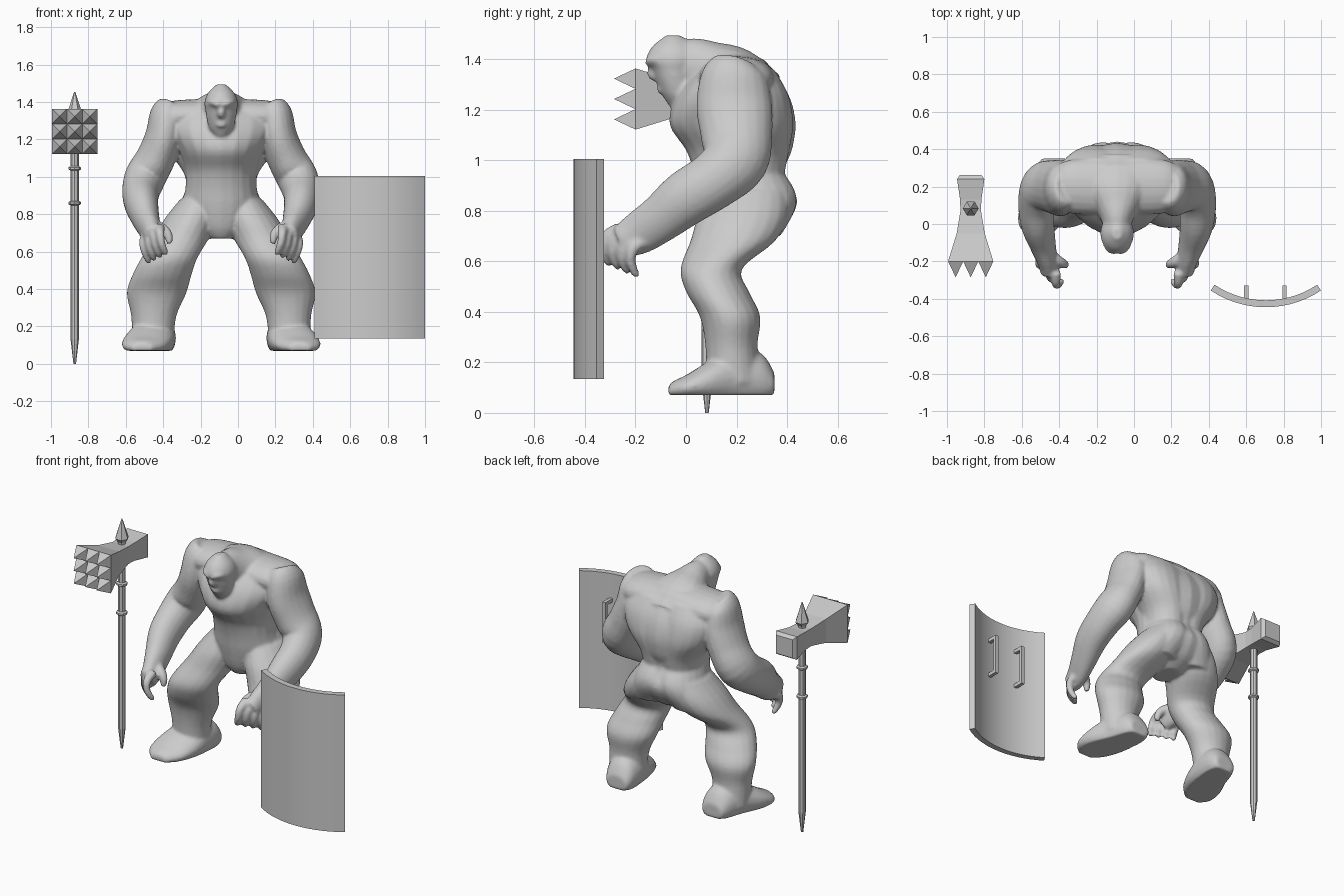
import bpy, bmesh, math
from mathutils import Vector

if "Cube" in bpy.data.objects:
    bpy.data.objects.remove(bpy.data.objects["Cube"])

clay = bpy.data.materials.new("clay grey")
clay.use_nodes = True
GREY = (0.6, 0.6, 0.6, 1)
clay.diffuse_color = GREY
clay.node_tree.nodes["Principled BSDF"].inputs["Base Color"].default_value = GREY


def finish(name, bm, location=(0, 0, 0)):
    bmesh.ops.recalc_face_normals(bm, faces=bm.faces)
    mesh = bpy.data.meshes.new(name)
    bm.to_mesh(mesh)
    bm.free()
    mesh.materials.append(clay)
    ob = bpy.data.objects.new(name, mesh)
    ob.location = location
    bpy.context.collection.objects.link(ob)
    return ob


def skin_rings(bm, rings):
    for a, b in zip(rings, rings[1:]):
        n = len(a)
        for i in range(n):
            bm.faces.new((a[i], a[(i + 1) % n], b[(i + 1) % n], b[i]))
    bm.faces.new(rings[0][::-1])
    bm.faces.new(rings[-1])


def blend(a, b, c, d, t):
    return 0.5 * (2 * b + (c - a) * t + (2 * a - 5 * b + 4 * c - d) * t * t
                  + (3 * b - a - 3 * c + d) * t ** 3)


def limb(bm, keys, side=1, axis=None, floor=-1, sides=20, steps=4):
    """Tube through keys (x, y, z, width radius, depth radius); axis fixes the ring normal."""
    path = []
    last = len(keys) - 1
    for i in range(last):
        quad = [keys[max(0, min(last, i + k))] for k in (-1, 0, 1, 2)]
        path += [[blend(*v, s / steps) for v in zip(*quad)] for s in range(steps)]
    path.append(keys[last])
    rings = []
    for i, (x, y, z, rx, ry) in enumerate(path):
        p, q = path[max(0, i - 1)], path[min(len(path) - 1, i + 1)]
        t = Vector(axis) if axis else (Vector(q[:3]) - Vector(p[:3])).normalized()
        u = Vector((0, 1, 0)) if abs(t.x) > .95 else Vector((1, 0, 0))
        u = (u - t * t.dot(u)).normalized()
        v = t.cross(u)
        ring = []
        for k in range(sides):
            a = math.tau * k / sides
            co = Vector((x, y, z)) + u * rx * math.cos(a) + v * ry * math.sin(a)
            co.x *= side
            co.z = max(co.z, floor)
            ring.append(bm.verts.new(co))
        rings.append(ring)
    skin_rings(bm, rings)


def turned(name, profile, location, sides):
    bm = bmesh.new()
    skin_rings(bm, [[bm.verts.new((r * math.cos(math.tau * k / sides),
                                   r * math.sin(math.tau * k / sides), z))
                     for k in range(sides)] for r, z in profile])
    return finish(name, bm, location)


def box(bm, lo, hi):
    verts = bmesh.ops.create_cube(bm, size=1)["verts"]
    for v in verts:
        v.co = Vector([l + (h - l) * (c + 0.5) for l, h, c in zip(lo, hi, v.co)])


UP, ACROSS, AHEAD = (0, 0, 1), (1, 0, 0), (0, -1, 0)

# Hunched body: torso, neck and head
bm = bmesh.new()
limb(bm, [(0, .20, .67, .07, .09), (0, .23, .73, .15, .155), (0, .245, .84, .205, .197),
          (0, .21, .95, .19, .18), (0, .21, 1.04, .195, .21), (0, .185, 1.14, .23, .25),
          (0, .185, 1.24, .28, .23), (0, .19, 1.33, .27, .175), (0, .2, 1.40, .19, .11)], axis=UP)
limb(bm, [(0, .32, 1.25, .2, .1), (0, .2, 1.325, .19, .12), (0, .1, 1.355, .13, .115),
          (0, .02, 1.375, .085, .11), (0, -.06, 1.38, .07, .09)])
limb(bm, [(0, -.04, 1.22, .035, .03), (0, -.035, 1.26, .065, .06), (0, -.045, 1.32, .08, .075),
          (0, -.05, 1.36, .085, .085), (0, -.05, 1.40, .09, .108), (0, -.05, 1.45, .07, .085),
          (0, -.05, 1.495, .025, .03)], axis=UP)
# Nose and lips
limb(bm, [(0, -.13, 1.38, .015, .015), (0, -.135, 1.34, .02, .02), (0, -.12, 1.32, .015, .01)])
limb(bm, [(0, -.07, 1.28, .045, .02), (0, -.1, 1.28, .03, .018), (0, -.115, 1.28, .015, .01)])

for side in (-1, 1):
    # Brow ridges
    limb(bm, [(.01, -.145, 1.385, .018, .018), (.035, -.14, 1.395, .018, .018),
              (.06, -.11, 1.40, .018, .018)], side)
    # Shoulder yoke, broad back and buttock
    limb(bm, [(0, .2, 1.33, .15, .09), (.15, .2, 1.33, .15, .085), (.27, .2, 1.32, .14, .085),
              (.34, .2, 1.31, .1, .06)], side, ACROSS)
    limb(bm, [(.10, .27, 1.36, .15, .08), (.12, .27, 1.26, .19, .135), (.11, .275, 1.14, .17, .15),
              (.07, .26, 1.02, .13, .145), (.06, .25, .92, .12, .135)], side, UP)
    limb(bm, [(.06, .24, .98, .11, .125), (.07, .26, .88, .14, .172), (.09, .27, .80, .15, .16),
              (.14, .25, .70, .13, .125)], side, UP)
    # Upper arm and forearm
    limb(bm, [(.265, .2, 1.38, .07, .09), (.285, .19, 1.335, .095, .13), (.305, .19, 1.22, .10, .15),
              (.35, .2, 1.1, .105, .142), (.405, .195, 1.0, .11, .13), (.43, .11, .92, .10, .115),
              (.425, 0, .85, .09, .11), (.40, -.1, .77, .072, .095), (.375, -.19, .71, .055, .085),
              (.365, -.26, .675, .045, .065)], side)
    # Fingers and thumb
    for k in range(4):
        x, y, z = .315 + .03 * k, -.315 + .036 * k, .71 - .015 * k
        limb(bm, [(.33 + .02 * k, y + .06, z + .02, .032, .028), (x + .012, y, z - .01, .024, .024),
                  (x + .005, y - .012, z - .06, .021, .02), (x - .01, y, z - .1, .019, .018),
                  (x - .02, y + .016, z - .125, .014, .013)], side)
    limb(bm, [(.36, -.17, .73, .035, .04), (.31, -.2, .72, .028, .03),
              (.282, -.215, .685, .024, .024), (.277, -.222, .64, .015, .015)], side)
    # Thigh, knee and calf
    limb(bm, [(.12, .25, .88, .10, .15), (.16, .225, .78, .14, .178), (.21, .185, .68, .15, .168),
              (.275, .10, .57, .15, .122), (.315, .125, .48, .158, .125), (.345, .175, .38, .16, .12),
              (.36, .18, .26, .122, .103), (.365, .19, .12, .11, .11)], side, UP)
    # Foot with a flat sole, toes turned out
    limb(bm, [(.335, .35, .11, .07, .05), (.34, .30, .13, .095, .105), (.358, .20, .14, .115, .12),
              (.39, .09, .12, .132, .085), (.413, 0, .10, .117, .05),
              (.42, -.05, .09, .075, .036), (.42, -.07, .085, .05, .022)], side, AHEAD, floor=.07)

body = finish("body", bm, (-.09, 0, 0))
fuse = body.modifiers.new("fuse", "REMESH")
fuse.mode = "VOXEL"
fuse.voxel_size = .009
fuse.use_smooth_shade = True
relax = body.modifiers.new("relax", "SMOOTH")
relax.factor = .5
relax.iterations = 8

# War hammer shaft with pointed foot, collars and top spike
HX, HY, HZ = -.873, .083, 1.243
turned("hammer_shaft", [(.007, 0), (.022, .13), (.022, 1.2)], (HX, HY, 0), 8)
for z in (.86, 1.045):
    turned("hammer_collar", [(.022, -.012), (.033, -.006), (.033, .006), (.022, .012)], (HX, HY, z), 8)
turned("hammer_top_spike", [(.022, 1.28), (.024, 1.31), (.042, 1.335), (.003, 1.455)], (HX, HY, 0), 6)

# Flared square hammer head
bm = bmesh.new()
skin_rings(bm, [[bm.verts.new((sx * h, y, sz * h)) for sx, sz in ((-1, -1), (1, -1), (1, 1), (-1, 1))]
                for y, h in ((-.2, .121), (-.05, .075), (.07, .055), (.13, .057), (.24, .073), (.262, .058))])
finish("hammer_head", bm, (HX, 0, HZ))

# Grid of pyramid studs on the striking face
bm = bmesh.new()
c = .0403
for i in (-1, 0, 1):
    for j in (-1, 0, 1):
        base = [bm.verts.new((2 * c * i + sx * c, -.2, 2 * c * j + sz * c))
                for sx, sz in ((-1, -1), (1, -1), (1, 1), (-1, 1))]
        tip = bm.verts.new((2 * c * i, -.285, 2 * c * j))
        bm.faces.new(base)
        for k in range(4):
            bm.faces.new((base[k], base[(k + 1) % 4], tip))
finish("hammer_studs", bm, (HX, 0, HZ))

# Curved shield
bm = bmesh.new()
SX, SY, span, steps = .705, .085, math.asin(.295 / .53), 14
rings = []
for i in range(steps + 1):
    a = span * (2 * i / steps - 1)
    rings.append([bm.verts.new((r * math.sin(a), -r * math.cos(a), z))
                  for r, z in ((.53, .135), (.53, 1.005), (.493, 1.005), (.493, .135))])
skin_rings(bm, rings)
shield = finish("shield", bm, (SX, SY, 0))
bpy.context.view_layer.objects.active = shield
shield.select_set(True)
bpy.ops.object.shade_smooth_by_angle(angle=math.radians(30))

# Bracket handles behind the shield
for x in (.6, .805):
    bm = bmesh.new()
    box(bm, (x - .011, -.348, .59), (x + .011, -.328, .85))
    for z in (.59, .828):
        box(bm, (x - .011, -.41, z), (x + .011, -.335, z + .022))
    finish("shield_handle", bm)
